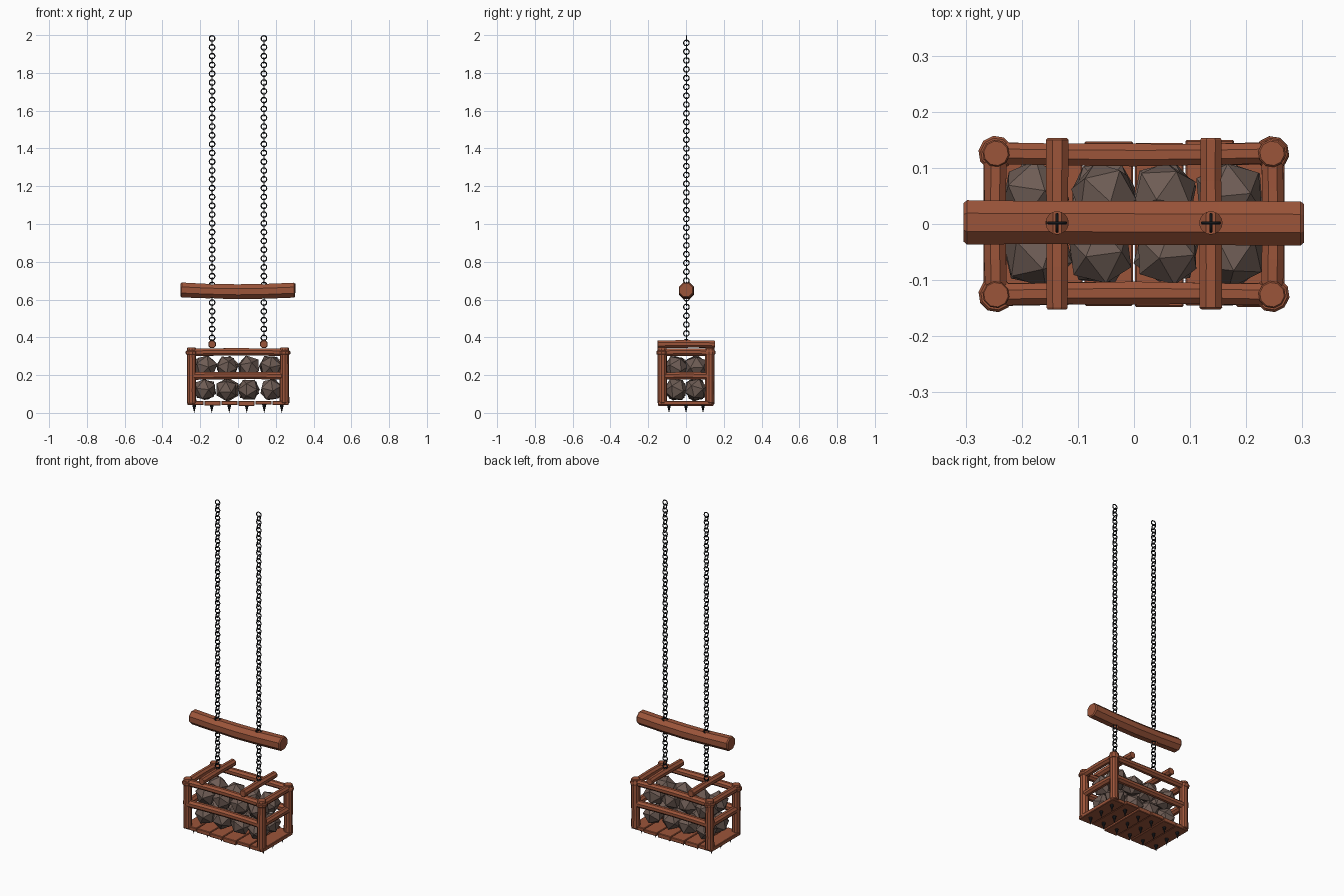
import bpy, bmesh, random
from math import pi, sin, cos
from mathutils import Vector

random.seed(4)
if "Cube" in bpy.data.objects:
    bpy.data.objects.remove(bpy.data.objects["Cube"], do_unlink=True)


def material(name, rgb):
    m = bpy.data.materials.new(name)
    m.use_nodes = True
    m.diffuse_color = (*rgb, 1)
    m.node_tree.nodes["Principled BSDF"].inputs["Base Color"].default_value = (*rgb, 1)
    return m


WOOD = material("red brown wood", (0.33, 0.09, 0.042))
STONE = material("grey brown stone", (0.155, 0.108, 0.09))
IRON = material("dark iron", (0.012, 0.013, 0.016))


def finish(bm, name, mat):
    bmesh.ops.recalc_face_normals(bm, faces=bm.faces)
    mesh = bpy.data.meshes.new(name)
    bm.to_mesh(mesh)
    bm.free()
    mesh.materials.append(mat)
    obj = bpy.data.objects.new(name, mesh)
    bpy.context.collection.objects.link(obj)
    return obj


def log(name, start, end, radius, bow=(0, 0, 0), sides=8, rings=5, rough=0.05):
    """Hewn log between two points, bowed in the middle, with chamfered ends."""
    a, b, bow = Vector(start), Vector(end), Vector(bow)
    axis = (b - a).normalized()
    u = axis.orthogonal().normalized()
    v = axis.cross(u)
    chamfer = 0.15 * radius / (b - a).length
    stops = [0, chamfer] + [i / (rings - 1) for i in range(1, rings - 1)] + [1 - chamfer, 1]
    bm = bmesh.new()
    loops = []
    for t in stops:
        r = radius * (0.88 if t in (0, 1) else 1 + random.uniform(-rough, rough))
        c = a.lerp(b, t) + bow * sin(pi * t)
        angles = [2 * pi * (k + 0.5) / sides for k in range(sides)]
        loops.append([bm.verts.new(c + (u * cos(w) + v * sin(w)) * r) for w in angles])
    for p, q in zip(loops, loops[1:]):
        for k in range(sides):
            n = (k + 1) % sides
            bm.faces.new((p[k], p[n], q[n], q[k]))
    bm.faces.new(loops[0])
    bm.faces.new(loops[-1])
    return finish(bm, name, WOOD)


CHAIN_X = 0.137
POST_X, POST_Y = 0.246, 0.126

# Corner posts with a raised collar near the top
for x in (-POST_X, POST_X):
    for y in (-POST_Y, POST_Y):
        log("corner_post", (x, y, 0.05), (x, y, 0.345), 0.025, sides=10, rough=0.04)
        log("post_collar", (x, y, 0.308), (x, y, 0.33), 0.031, sides=10, rings=3, rough=0.02)

# Side rails at two heights
for z in (0.195, 0.32):
    for s in (-1, 1):
        log("long_rail", (-POST_X, s * POST_Y, z), (POST_X, s * POST_Y, z), 0.021,
            bow=(0, s * -0.003, 0.003))
        log("end_rail", (s * POST_X, -POST_Y, z), (s * POST_X, POST_Y, z), 0.021,
            bow=(s * 0.002, 0, 0.002))

# Cross bars that the chains hang from
for x in (-CHAIN_X, CHAIN_X):
    log("cross_bar", (x, -0.152, 0.363), (x, 0.153, 0.363), 0.021, bow=(0, 0, 0.002))

# Floor planks with uneven ends, and iron spikes below
PLANKS = 6
WIDTH = 0.54 / PLANKS
for i in range(PLANKS):
    x = (i - (PLANKS - 1) / 2) * WIDTH
    front, back = (0.15 - random.uniform(0, 0.014) for _ in range(2))
    thick = random.uniform(0.02, 0.027)
    bm = bmesh.new()
    bmesh.ops.create_cube(bm, size=1)
    bmesh.ops.scale(bm, vec=(WIDTH - 0.003, front + back, thick), verts=bm.verts)
    bmesh.ops.translate(bm, vec=(x, (back - front) / 2, 0.064 - thick / 2), verts=bm.verts)
    bmesh.ops.bevel(bm, geom=bm.edges[:], offset=0.003, segments=1, affect='EDGES')
    finish(bm, "floor_plank", WOOD)
    for y in (-0.09, 0, 0.09):
        bm = bmesh.new()
        bmesh.ops.create_cone(bm, cap_ends=True, segments=8, radius1=0, radius2=0.011, depth=0.044)
        bmesh.ops.remove_doubles(bm, verts=bm.verts, dist=0.0001)
        bmesh.ops.translate(bm, vec=(x * 1.03, y, 0.022), verts=bm.verts)
        finish(bm, "floor_spike", IRON)

# Faceted boulders stacked in two layers
for z in (0.123, 0.243):
    for y in (-0.052, 0.052):
        for i in range(4):
            bm = bmesh.new()
            bmesh.ops.create_icosphere(bm, subdivisions=1, radius=random.uniform(0.061, 0.066))
            boulder = finish(bm, "boulder", STONE)
            boulder.location = ((i - 1.5) * 0.115 + random.uniform(-0.005, 0.005), y, z)
            boulder.rotation_euler = [random.uniform(0, 2 * pi) for _ in range(3)]

# Spreader beam with a hole for each chain
beam = log("spreader_beam", (-0.304, 0.003, 0.651), (0.303, 0.001, 0.65), 0.042,
           bow=(0, 0, -0.009), rough=0.02)
for x in (-CHAIN_X, CHAIN_X):
    bpy.ops.mesh.primitive_cylinder_add(vertices=16, radius=0.02, depth=0.2, location=(x, 0.002, 0.645))
    cutter = bpy.context.object
    cutter.name = "hole_cutter"
    cutter.hide_render = True
    cutter.data.materials.append(WOOD)
    hole = beam.modifiers.new("chain_hole", 'BOOLEAN')
    hole.operation = 'DIFFERENCE'
    hole.solver = 'EXACT'
    hole.object = cutter
    bpy.ops.object.select_all(action='DESELECT')
    bpy.context.view_layer.objects.active = beam
    beam.select_set(True)
    bpy.ops.object.modifier_apply(modifier=hole.name)
    bpy.data.objects.remove(cutter, do_unlink=True)

# Chains: a pair of crossed links repeated downwards
PITCH = 0.0233
for name, x in (("right_chain", -CHAIN_X), ("left_chain", CHAIN_X)):
    links = []
    for drop, turn in ((0, (pi / 2, 0, 0)), (PITCH, (0, pi / 2, 0))):
        bpy.ops.mesh.primitive_torus_add(major_radius=0.0148, minor_radius=0.0032, major_segments=12,
                                         minor_segments=6, location=(x, 0.002, 1.982 - drop), rotation=turn)
        bpy.ops.object.transform_apply(location=False, rotation=True, scale=False)
        links.append(bpy.context.object)
    for link in links:
        link.select_set(True)
    bpy.context.view_layer.objects.active = links[0]
    bpy.ops.object.join()
    chain = links[0]
    chain.name = name
    chain.data.materials.append(IRON)
    bpy.ops.object.shade_smooth_by_angle()
    repeat = chain.modifiers.new("repeat_links", 'ARRAY')
    repeat.count = 35
    repeat.use_relative_offset = False
    repeat.use_constant_offset = True
    repeat.constant_offset_displace = (0, 0, -2 * PITCH)
